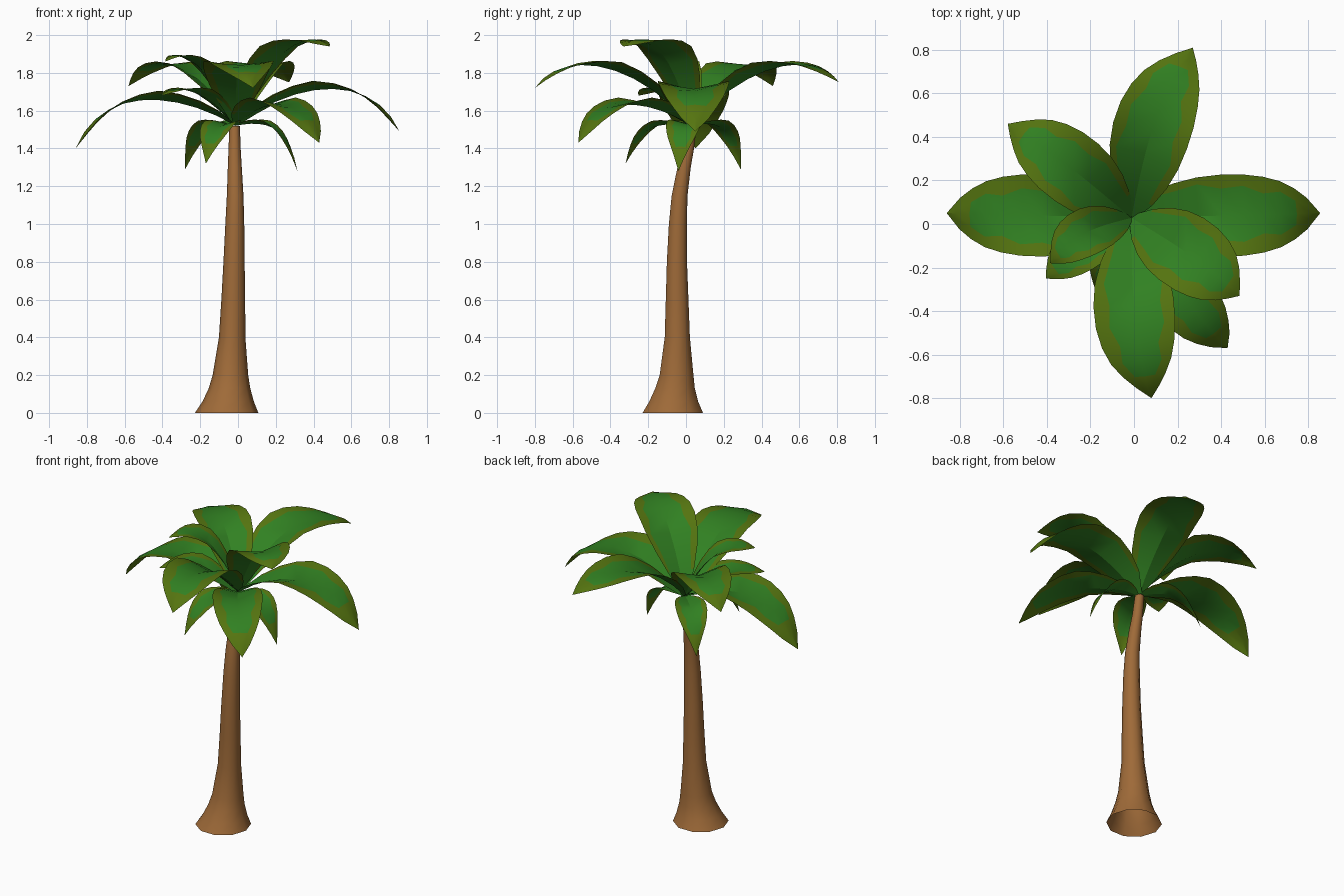
import bpy, bmesh, math
from mathutils import Vector

if "Cube" in bpy.data.objects:
    bpy.data.objects.remove(bpy.data.objects["Cube"])


def material(name, rgb):
    m = bpy.data.materials.new(name)
    m.diffuse_color = (*rgb, 1)
    m.use_nodes = True
    m.node_tree.nodes["Principled BSDF"].inputs["Base Color"].default_value = m.diffuse_color
    return m


BARK = material("bark brown", (0.345, 0.145, 0.04))
GREEN = material("leaf green", (0.031, 0.22, 0.016))
OLIVE = material("leaf edge olive", (0.09, 0.175, 0.005))


def finish(bm, name, mats, angle):
    mesh = bpy.data.meshes.new(name)
    bm.to_mesh(mesh)
    bm.free()
    for m in mats:
        mesh.materials.append(m)
    ob = bpy.data.objects.new(name, mesh)
    bpy.context.collection.objects.link(ob)
    bpy.ops.object.select_all(action='DESELECT')
    ob.select_set(True)
    bpy.context.view_layer.objects.active = ob
    bpy.ops.object.shade_smooth_by_angle(angle=math.radians(angle))


# Trunk: rings of (z, centre x, centre y, radius), flared open foot, leaning top
def trunk():
    rings = [(0, -.06, -.07, .168), (.06, -.052, -.065, .136), (.13, -.045, -.058, .11),
             (.2, -.04, -.05, .094), (.4, -.031, -.046, .07), (.6, -.025, -.047, .063),
             (.8, -.021, -.048, .056), (1.0, -.017, -.043, .05), (1.15, -.015, -.034, .044),
             (1.3, -.017, -.010, .037), (1.4, -.018, .012, .032), (1.52, -.018, .03, .028)]
    n = 10
    bm = bmesh.new()
    rows = [[bm.verts.new((x + r * math.cos(2 * math.pi * i / n),
                           y + r * math.sin(2 * math.pi * i / n), z))
             for i in range(n)] for z, x, y, r in rings]
    for a, b in zip(rows, rows[1:]):
        for i in range(n):
            j = (i + 1) % n
            bm.faces.new((a[i], a[j], b[j], b[i]))
    bm.faces.new(rows[-1])
    finish(bm, "trunk", [BARK], 40)


WIDTH = [.08, .48, .76, .93, 1, .99, .9, .75, .53, .28, .0]
MARGIN = [.8, .78, .7, .76, .6, .66, .5, .62, .45, .4, .4]   # ragged inner edge of olive


# Leaf: arching blade, valley near the root turning to a ridge at the drooping tip
def leaf(name, tip, mid_z, half, bend=0, power=1):
    root = Vector((-.012, .028, 1.52))
    tip = Vector(tip)
    flat = Vector((tip.x - root.x, tip.y - root.y, 0))
    side = Vector((-flat.y, flat.x, 0)).normalized()
    h = (mid_z - .125 * (root.z + tip.z)) / .75
    p1 = root + flat * .4
    p2 = root + flat * .85
    p1.z = p2.z = h
    bm = bmesh.new()
    rows = []
    n = len(WIDTH) - 1
    for k, w in enumerate(WIDTH):
        t = k / n
        u = 1 - t
        w = half * w ** power
        c = root * u**3 + p1 * (3 * u * u * t) + p2 * (3 * u * t * t) + tip * t**3
        tan = (p1 - root) * u * u + (p2 - p1) * (2 * u * t) + (tip - p2) * t * t
        up = side.cross(tan).normalized()
        if up.z < 0:
            up = -up
        c += side * bend * math.sin(math.pi * t)
        fold = .26 if t < .4 else .26 - 1.0 * (t - .4)
        m = MARGIN[k]
        across = [-1, -m, 0, m + .06, 1]
        if w == 0:
            rows.append([bm.verts.new(c)] * 5)
        else:
            rows.append([bm.verts.new(c + side * s * w + up * abs(s) * w * fold)
                         for s in across])
    for k in range(n):
        a, b = rows[k], rows[k + 1]
        for i in range(4):
            ring = (a[i + 1], a[i], b[i]) if k == n - 1 else (a[i + 1], a[i], b[i], b[i + 1])
            f = bm.faces.new(ring)
            # green middle, olive margin and tip
            f.material_index = 1 if (i in (0, 3) and k > 0) or k >= n - 2 else 0
    bmesh.ops.recalc_face_normals(bm, faces=bm.faces)
    if sum(f.normal.z for f in bm.faces) < 0:
        bmesh.ops.reverse_faces(bm, faces=bm.faces)
    finish(bm, name, [GREEN, OLIVE], 26)


trunk()

# Crown: name, tip, midrib height halfway along, half width, sideways bow, roundness
for args in [
    ("left_leaf", (-.86, .05, 1.40), 1.655, .188, 0, .75),
    ("right_leaf", (.855, .05, 1.49), 1.715, .188, 0, .75),
    ("back_leaf", (.27, .81, 1.75), 1.835, .18, .05),
    ("front_leaf", (.08, -.80, 1.72), 1.835, .185, -.035),
    ("back_left_leaf", (-.58, .46, 1.73), 1.835, .165, -.015),
    ("top_right_leaf", (.485, -.33, 1.94), 1.945, .175, .02),
    ("front_right_leaf", (.43, -.57, 1.43), 1.63, .15, -.02, .8),
    ("top_left_leaf", (-.385, -.18, 1.86), 1.87, .11, -.045),
    ("middle_left_leaf", (-.405, -.25, 1.68), 1.705, .11, -.02),
    ("low_right_leaf", (.315, -.04, 1.28), 1.51, .095),
    ("low_front_leaf", (-.17, -.32, 1.32), 1.51, .095),
    ("low_back_leaf", (-.28, .29, 1.29), 1.51, .095),
]:
    leaf(*args)
